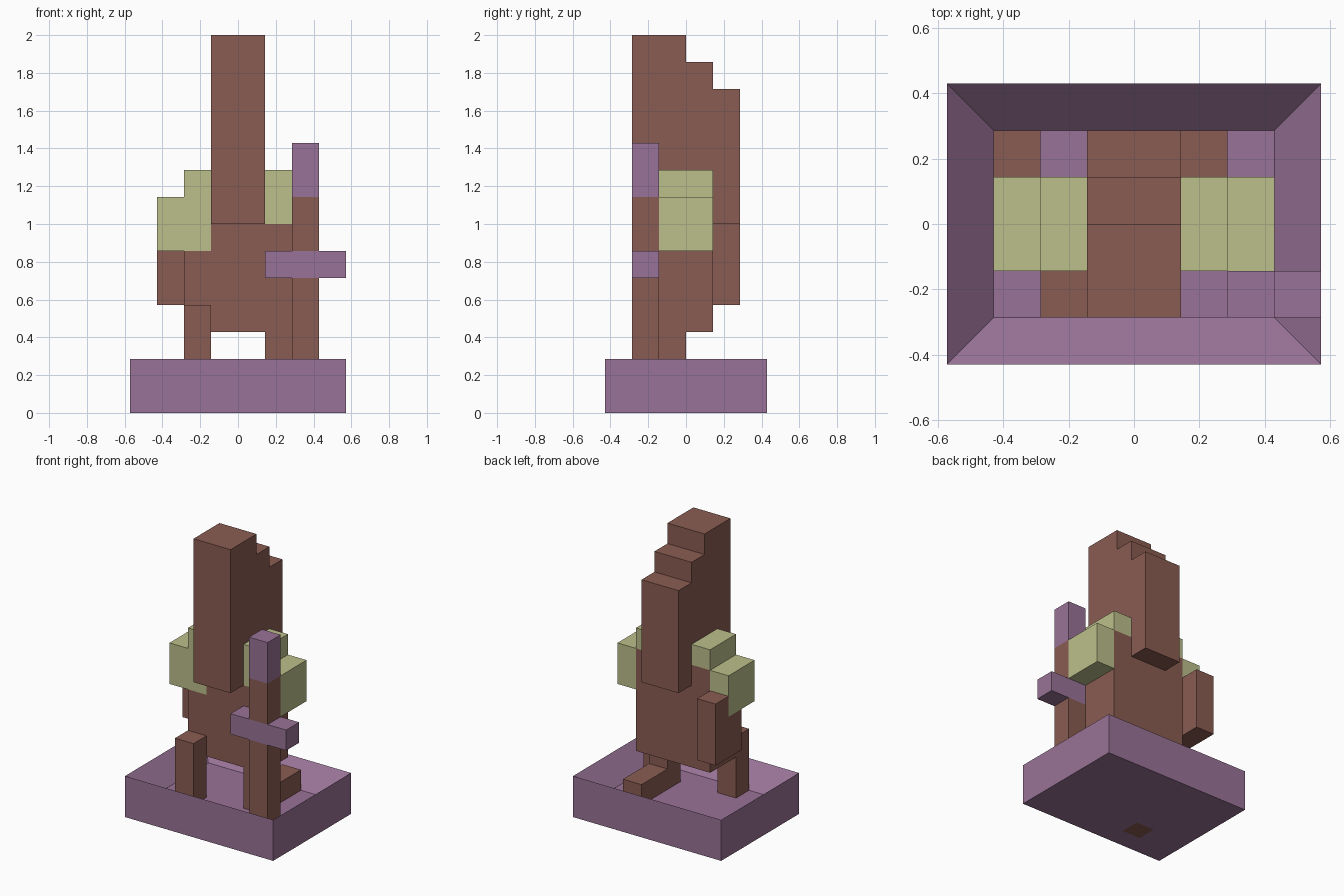
import bpy
import bmesh
from mathutils import Vector

U = 1 / 7  # size of one block

if "Cube" in bpy.data.objects:
    bpy.data.objects.remove(bpy.data.objects["Cube"])


def material(name, rgb):
    mat = bpy.data.materials.new(name)
    mat.use_nodes = True
    color = (*rgb, 1)
    mat.diffuse_color = color
    mat.node_tree.nodes["Principled BSDF"].inputs["Base Color"].default_value = color
    return mat


purple = material("dusty_purple", (0.318, 0.171, 0.309))
brown = material("red_brown", (0.254, 0.107, 0.084))
pale = material("pale_olive", (0.503, 0.521, 0.258))


def finish(name, bm, *mats):
    bmesh.ops.recalc_face_normals(bm, faces=bm.faces)
    bmesh.ops.scale(bm, vec=(U, U, U), verts=bm.verts)
    mesh = bpy.data.meshes.new(name)
    bm.to_mesh(mesh)
    bm.free()
    for mat in mats:
        mesh.materials.append(mat)
    obj = bpy.data.objects.new(name, mesh)
    bpy.context.collection.objects.link(obj)
    return obj


def add_box(bm, x, y, z):
    """Add a box given its (low, high) range in blocks on each axis."""
    verts = bmesh.ops.create_cube(bm, size=1)["verts"]
    for v in verts:
        v.co = Vector(r[0] if c < 0 else r[1] for c, r in zip(v.co, (x, y, z)))


def boxes(name, mat, *ranges):
    bm = bmesh.new()
    for r in ranges:
        add_box(bm, *r)
    return finish(name, bm, mat)


# Base tray with a sunken floor and the boot sole showing underneath
bm = bmesh.new()
add_box(bm, (-4, 4), (-3, 3), (0, 2))
bm.normal_update()
top = next(f for f in bm.faces if f.normal.z > 0.5)
bmesh.ops.inset_region(bm, faces=[top], thickness=1, use_even_offset=True)
bmesh.ops.translate(bm, verts=top.verts, vec=(0, 0, -1))
for axis in (0, 1):
    for cut in (-2, -1):
        point, normal = Vector(), Vector()
        point[axis], normal[axis] = cut, 1
        bottom = [f for f in bm.faces if all(abs(v.co.z) < 0.01 for v in f.verts)]
        geom = bottom + list({e for f in bottom for e in f.edges})
        geom += list({v for f in bottom for v in f.verts})
        bmesh.ops.bisect_plane(bm, geom=geom, plane_co=point, plane_no=normal)
for f in bm.faces:
    c = f.calc_center_median()
    if c.z < 0.01 and -2 < c.x < -1 and -2 < c.y < -1:
        f.material_index = 1
finish("base_tray", bm, purple, brown)

# Legs
boxes("forward_leg", brown, ((-2, -1), (-2, -1), (1, 4)))
boxes("rear_leg", brown,
      ((1, 2), (-1, 0), (1, 3)),
      ((1, 2), (0, 2), (1, 2)))

# Torso, notched where the shoulder pads sit
boxes("torso", brown,
      ((-2, 2), (-1, 1), (3, 6)),
      ((-2, 2), (0, 1), (6, 8)),
      ((-1, 2), (-1, 0), (6, 7)))

# Arm swung backwards
boxes("back_arm", brown,
      ((-3, -2), (0, 2), (4, 6)),
      ((-3, -2), (1, 2), (6, 7)))

# Shoulder pads
for name, s, low in (("right_shoulder", -1, 6), ("left_shoulder", 1, 7)):
    inner, outer = sorted((s, 2 * s)), sorted((2 * s, 3 * s))
    boxes(name, pale,
          (outer, (-1, 1), (6, 8)),
          (inner, (-1, 1), (8, 9)),
          (inner, (-1, 0), (low, 8)))

# Tall head with steps down the back
profile = [(-2, 7), (2, 7), (2, 12), (1, 12), (1, 13), (0, 13), (0, 14), (-2, 14)]
bm = bmesh.new()
face = bm.faces.new([bm.verts.new((-1, y, z)) for y, z in profile])
side = bmesh.ops.extrude_face_region(bm, geom=[face])["geom"]
bmesh.ops.translate(bm, vec=(2, 0, 0),
                    verts=[g for g in side if isinstance(g, bmesh.types.BMVert)])
finish("head", bm, brown)

# Upright sword held in front
sword = ((2, 3), (-2, -1))
boxes("sword_blade", brown, (*sword, (1, 5)), (*sword, (6, 8)))
boxes("sword_guard", purple, ((1, 4), (-2, -1), (5, 6)))
boxes("sword_grip", purple, (*sword, (8, 10)))
